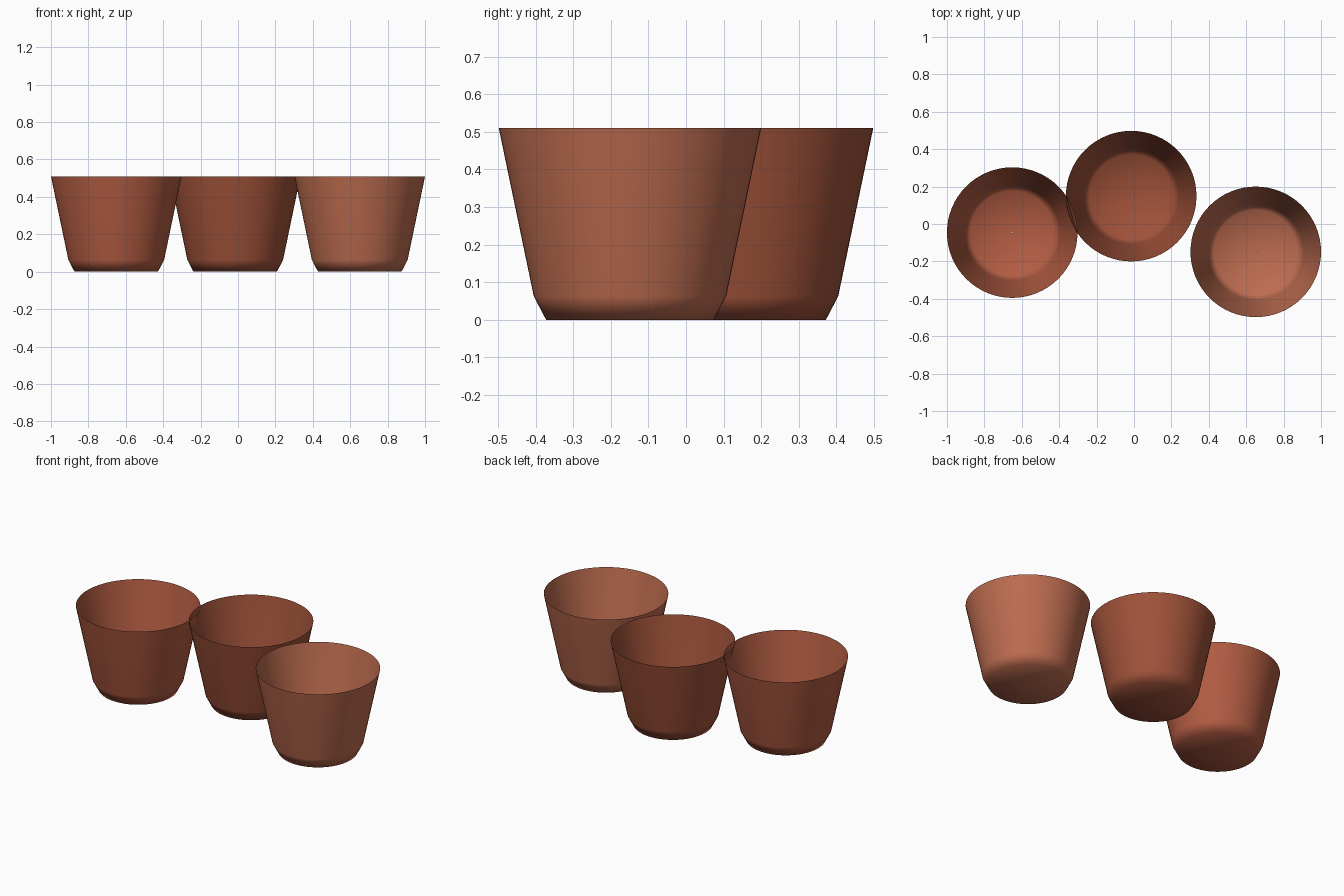
import bpy
import bmesh
from math import cos, sin, tau

if "Cube" in bpy.data.objects:
    bpy.data.objects.remove(bpy.data.objects["Cube"])

SIDES = 64
# radius, height: small centre hole, base edge, chamfer top, rim
PROFILE = [(0.003, 0.0), (0.223, 0.0), (0.256, 0.063), (0.349, 0.51)]


def make_pot(name, x, y, color):
    # thin open shell spun from the profile
    bm = bmesh.new()
    rings = [[bm.verts.new((r * cos(tau * i / SIDES), r * sin(tau * i / SIDES), z))
              for i in range(SIDES)] for r, z in PROFILE]
    for low, high in zip(rings, rings[1:]):
        for i in range(SIDES):
            j = (i + 1) % SIDES
            bm.faces.new((low[i], low[j], high[j], high[i])).smooth = True
    mesh = bpy.data.meshes.new(name)
    bm.to_mesh(mesh)
    bm.free()
    pot = bpy.data.objects.new(name, mesh)
    pot.location = (x, y, 0)
    bpy.context.collection.objects.link(pot)

    # large faces dominate the smooth shading
    weighted = pot.modifiers.new("weighted_normals", 'WEIGHTED_NORMAL')
    weighted.mode = 'FACE_AREA'

    # clay colour
    clay = bpy.data.materials.new(name + "_clay")
    clay.diffuse_color = (*color, 1)
    clay.use_nodes = True
    clay.node_tree.nodes["Principled BSDF"].inputs["Base Color"].default_value = clay.diffuse_color
    mesh.materials.append(clay)


make_pot("left_pot", -0.651, -0.046, (0.445, 0.107, 0.055))
make_pot("middle_pot", -0.015, 0.149, (0.35, 0.084, 0.042))
make_pot("right_pot", 0.651, -0.149, (0.51, 0.15, 0.08))
